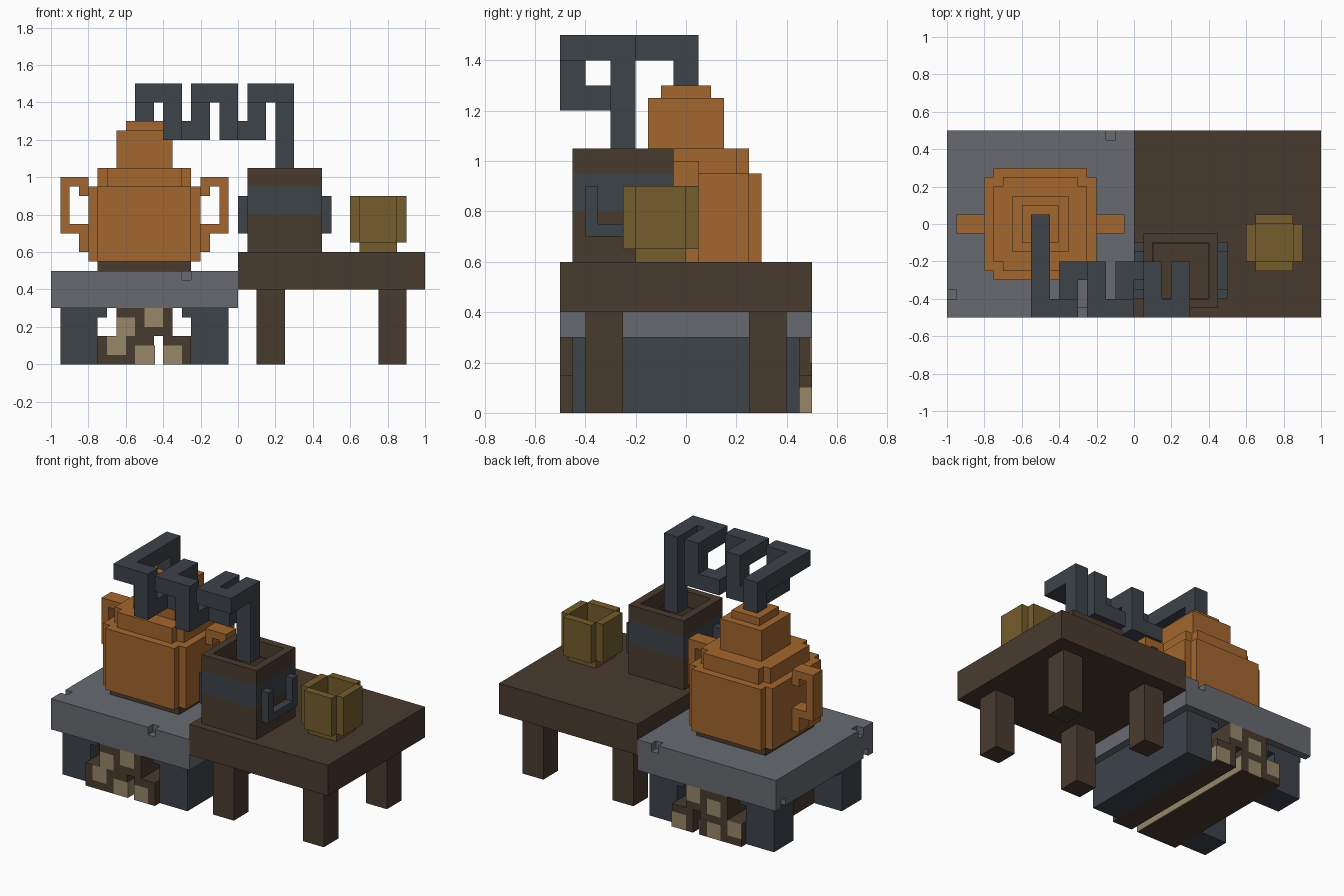
import bpy
import bmesh
from mathutils import Vector

cube = bpy.data.objects.get("Cube")
if cube:
    bpy.data.objects.remove(cube, do_unlink=True)

U = 0.05  # one block of the model


def material(name, hex_code):
    srgb = [int(hex_code[i:i + 2], 16) / 255 for i in (0, 2, 4)]
    color = [c / 12.92 if c < 0.04045 else ((c + 0.055) / 1.055) ** 2.4 for c in srgb] + [1]
    mat = bpy.data.materials.new(name)
    mat.use_nodes = True
    mat.diffuse_color = color
    mat.node_tree.nodes["Principled BSDF"].inputs["Base Color"].default_value = color
    return mat


copper = material("copper", "A3672E")
iron = material("dark_iron", "3D434A")
wood = material("dark_wood", "493B2E")
stone = material("grey_stone", "676A70")
brass = material("mustard", "755C2C")
pale = material("pale_wood", "978769")


def finish(bm, name, mat):
    bmesh.ops.recalc_face_normals(bm, faces=bm.faces)
    mesh = bpy.data.meshes.new(name)
    bm.to_mesh(mesh)
    bm.free()
    mesh.materials.append(mat)
    obj = bpy.data.objects.new(name, mesh)
    bpy.context.collection.objects.link(obj)
    return obj


def boxes(name, mat, *spans):
    """One object from boxes given as (x0, x1, y0, y1, z0, z1) in blocks."""
    bm = bmesh.new()
    for x0, x1, y0, y1, z0, z1 in spans:
        low, high = Vector((x0, y0, z0)) * U, Vector((x1, y1, z1)) * U
        verts = bmesh.ops.create_cube(bm, size=1)["verts"]
        for v in verts:
            v.co = (low + high) / 2 + v.co * (high - low)
    return finish(bm, name, mat)


def notched_prism(name, mat, cx, cy, r, z0, z1):
    """Square prism of half width r with one block cut from each upright corner."""
    corner = [(r, r - 1), (r - 1, r - 1), (r - 1, r)]
    outline = []
    for _ in range(4):
        outline += corner
        corner = [(-y, x) for x, y in corner]
    bm = bmesh.new()
    face = bm.faces.new([bm.verts.new(((cx + x) * U, (cy + y) * U, z0 * U)) for x, y in outline])
    ext = bmesh.ops.extrude_face_region(bm, geom=[face])["geom"]
    for v in ext:
        if isinstance(v, bmesh.types.BMVert):
            v.co.z = z1 * U
    return finish(bm, name, mat)


def hollow(x0, x1, y0, y1, z0, z1):
    """Four walls, one block thick."""
    return [(x0, x0 + 1, y0, y1, z0, z1), (x1 - 1, x1, y0, y1, z0, z1),
            (x0 + 1, x1 - 1, y0, y0 + 1, z0, z1), (x0 + 1, x1 - 1, y1 - 1, y1, z0, z1)]


# Stone slab with chipped edges
slab = boxes("stone_slab", stone, (-20, 0, -10, 10, 6, 10))
chips = boxes("slab_chip_cutter", stone,
              (-6, -5, -11, -9, 9, 11), (-21, -19, -8, -7, 9, 11), (-3, -2, 9, 11, 9, 11),
              (-21, -19, 8, 9, 5, 7), (-21, -19, -9, -8, 5, 7))
chips.hide_render = True
cut = slab.modifiers.new("chips", "BOOLEAN")
cut.object = chips
cut.solver = "EXACT"
bpy.context.view_layer.objects.active = slab
bpy.ops.object.modifier_apply(modifier=cut.name)
bpy.data.objects.remove(chips, do_unlink=True)

# Firebox: solid wall on one side, two arched legs on the other
boxes("firebox_wall", iron, (-5, -1, -9, 9, 0, 6), (-6, -5, -9, 9, 5, 6))
for s, label in ((-1, "front"), (1, "back")):
    boxes("firebox_leg_" + label, iron,
          (-19, -15, *sorted((s * 5, s * 9)), 0, 6),
          (-15, -14, *sorted((s * 5, s * 9)), 5, 6),
          (-19, -15, *sorted((s * 4, s * 5)), 5, 6))

# Logs with pale end plates: log left edge, log base, plate offsets
END = 9.9
for i, (x, z, dx, dz) in enumerate([(-15, 0, 1, 1), (-12, 0, 1, 0), (-8, 0, 0, 0),
                                    (-13, 3, 0, 0), (-10, 3, 0, 1)]):
    boxes(f"log_{i}", wood, (x, x + 3, -END, END, z, z + 3))
    back = x + 1 - dx
    boxes(f"log_ends_{i}", pale,
          (x + dx, x + dx + 2, -10, -END, z + dz, z + dz + 2),
          (back, back + 2, END, 10, z + dz, z + dz + 2))
    # Wooden rim flush with the end plates
    for name, left, y0, y1 in (("front", x + dx, -10, -END), ("back", back, END, 10)):
        spare_x = x if left > x else x + 2
        spare_z = z if dz else z + 2
        boxes(f"log_rim_{name}_{i}", wood,
              (spare_x, spare_x + 1, y0, y1, z, z + 3),
              (left, left + 2, y0, y1, spare_z, spare_z + 1))
boxes("bare_log_side", pale, (-9, -8.9, -10, 10, 0, 2), (-5, -4.9, 9, 10, 0, 2))

# Table
boxes("table_top", wood, (0, 20, -10, 10, 8, 12))
for x in (2, 15):
    for y in (-8, 5):
        boxes("table_leg", wood, (x, x + 3, y, y + 3, 0, 8))

# Copper pot
boxes("pot_foot", wood, (-15, -5, -5, 5, 10, 11))
notched_prism("pot_body", copper, -10, 0, 6, 11, 19)
notched_prism("pot_shoulder", copper, -10, 0, 5, 19, 21)
boxes("pot_neck", copper, (-13, -7, -3, 3, 21, 25))
boxes("pot_cap", copper, (-12, -8, -2, 2, 25, 26))
for s, label in ((-1, "right"), (1, "left")):
    spans = []
    for a, b, z0, z1 in [(8, 9, 14, 20), (6, 8, 19, 20), (6, 7, 18, 19),
                         (6, 8, 14, 15), (6, 7, 12, 14)]:
        spans.append((*sorted((-10 + s * a, -10 + s * b)), -1, 1, z0, z1))
    boxes("pot_handle_" + label, copper, *spans)

# Winding pipe: path corners are the low corners of two-block cells
path = [(-11, -1, 26), (-11, -1, 28), (-11, -10, 28)]
for x in (-11, -5, 1):
    path += [(x, -10, 28), (x + 3, -10, 28)]
    if x < 1:
        path += [(x + 3, -10, 24), (x + 3, -6, 24), (x + 6, -6, 24), (x + 6, -6, 28)]
path += [(4, -6, 28), (4, -6, 20)]
pipe = []
for a, b in zip(path, path[1:]):
    if a != b:
        pipe.append([f(p, q) + e for p, q in zip(a, b) for f, e in ((min, 0), (max, 2))])
boxes("winding_pipe", iron, *pipe)

# Barrel with an iron band
for name, mat, z0, z1 in (("barrel_lower", wood, 12, 16), ("barrel_band", iron, 16, 19),
                          ("barrel_rim", wood, 19, 21)):
    boxes(name, mat, *hollow(1, 9, -9, -1, z0, z1))
boxes("barrel_floor", wood, (2, 8, -8, -2, 12, 13))
boxes("barrel_lining", wood, *[(a, b, c, d, 16, 19) for a, b, c, d in
                               ((2, 2.1, -8, -2), (7.9, 8, -8, -2),
                                (2, 8, -8, -7.9), (2, 8, -2.1, -2))])
for x, label in ((0, "right"), (9, "left")):
    boxes("barrel_handle_" + label, iron, (x, x + 1, -8, -7, 14, 18),
          (x, x + 1, -3, -2, 14, 18), (x, x + 1, -7, -3, 14, 15))

# Mug: four separate staves around a base
boxes("mug_base", brass, (13, 17, -4, 0, 12, 13.1))
boxes("mug_staves", brass, (12, 13, -4, 0, 13, 18), (17, 18, -4, 0, 13, 18),
      (13, 17, -5, -4, 13, 18), (13, 17, 0, 1, 13, 18))
